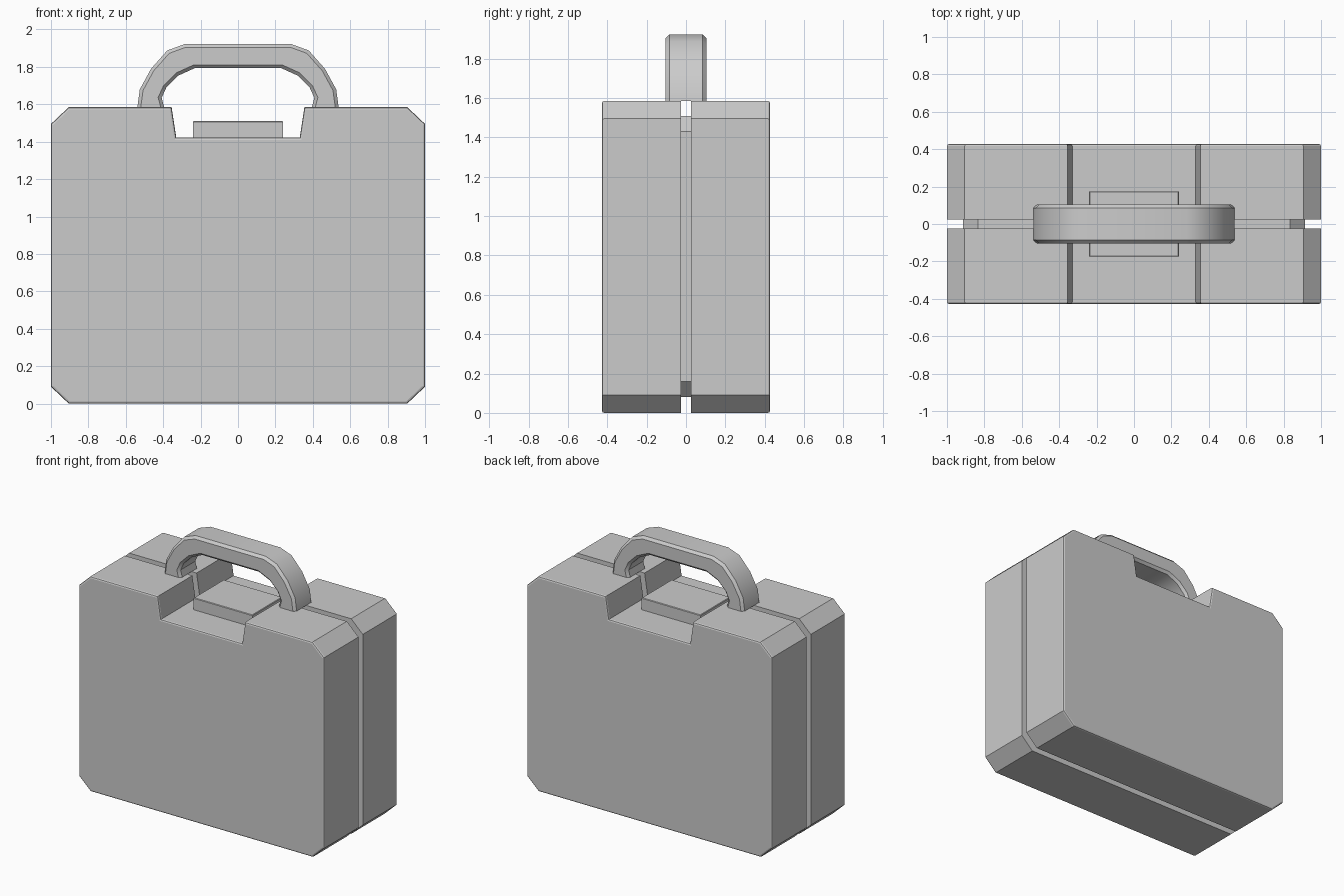
import bpy, bmesh

if "Cube" in bpy.data.objects:
    bpy.data.objects.remove(bpy.data.objects["Cube"])


def case_profile(half_w, z0, z1, chamfer_x, chamfer_z, notch_top, notch_bottom, floor):
    """Symmetric case outline with cut corners and a notch in the top edge."""
    right = [(half_w - chamfer_x, z0), (half_w, z0 + chamfer_z),
             (half_w, z1 - chamfer_z), (half_w - chamfer_x, z1),
             (notch_top, z1), (notch_bottom, floor)]
    return right + [(-x, z) for x, z in reversed(right)]


def extrude_profile(name, profile, y0, y1, bevel=0.0, segments=1, pick=None):
    """Extrude an x-z outline along y and bevel the picked rim edges."""
    bm = bmesh.new()
    face = bm.faces.new([bm.verts.new((x, y0, z)) for x, z in profile])
    new = bmesh.ops.extrude_face_region(bm, geom=[face])["geom"]
    for v in new:
        if isinstance(v, bmesh.types.BMVert):
            v.co.y = y1
    bmesh.ops.recalc_face_normals(bm, faces=bm.faces)
    if bevel:
        rims = [e for e in bm.edges if pick(e.verts[0].co, e.verts[1].co)]
        bmesh.ops.bevel(bm, geom=rims, offset=bevel, segments=segments,
                        profile=0.5, affect='EDGES')
    mesh = bpy.data.meshes.new(name)
    bm.to_mesh(mesh)
    bm.free()
    obj = bpy.data.objects.new(name, mesh)
    bpy.context.collection.objects.link(obj)
    return obj


# Two shell halves with softened outer rims
shell = case_profile(1.0, 0.0, 1.585, 0.095, 0.09, 0.355, 0.33, 1.422)
for name, side in (("front_shell", -1), ("back_shell", 1)):
    extrude_profile(name, shell, side * 0.025, side * 0.428, 0.012, 2,
                    lambda a, b: abs(a.y) > 0.4 and abs(b.y) > 0.4)

# Recessed core seen in the groove between the halves
core = case_profile(0.915, 0.08, 1.51, 0.08, 0.08, 0.41, 0.39, 1.345)
extrude_profile("inner_core", core, -0.03, 0.03)

# Latch block in the notch
latch = [(-0.24, 1.42), (0.24, 1.42), (0.24, 1.51), (-0.24, 1.51)]
extrude_profile("latch", latch, -0.175, 0.175, 0.004, 1, lambda a, b: min(a.z, b.z) > 1.5)

# Carrying handle: faceted arch with chamfered edges
outer = [(0.538, 1.585), (0.525, 1.68), (0.465, 1.79), (0.378, 1.888), (0.285, 1.922)]
inner = [(0.232, 1.793), (0.32, 1.753), (0.383, 1.69), (0.408, 1.635), (0.395, 1.585)]
half_arch = outer[::-1]
arch = ([(-x, z) for x, z in outer] + half_arch
        + inner[::-1] + [(-x, z) for x, z in inner])
handle = extrude_profile("handle", arch, -0.103, 0.103, 0.018, 1,
                         lambda a, b: abs(a.y - b.y) < 1e-4 and max(a.z, b.z) > 1.59)

bpy.context.view_layer.objects.active = handle
handle.select_set(True)
bpy.ops.object.shade_smooth_by_angle(angle=0.6)
